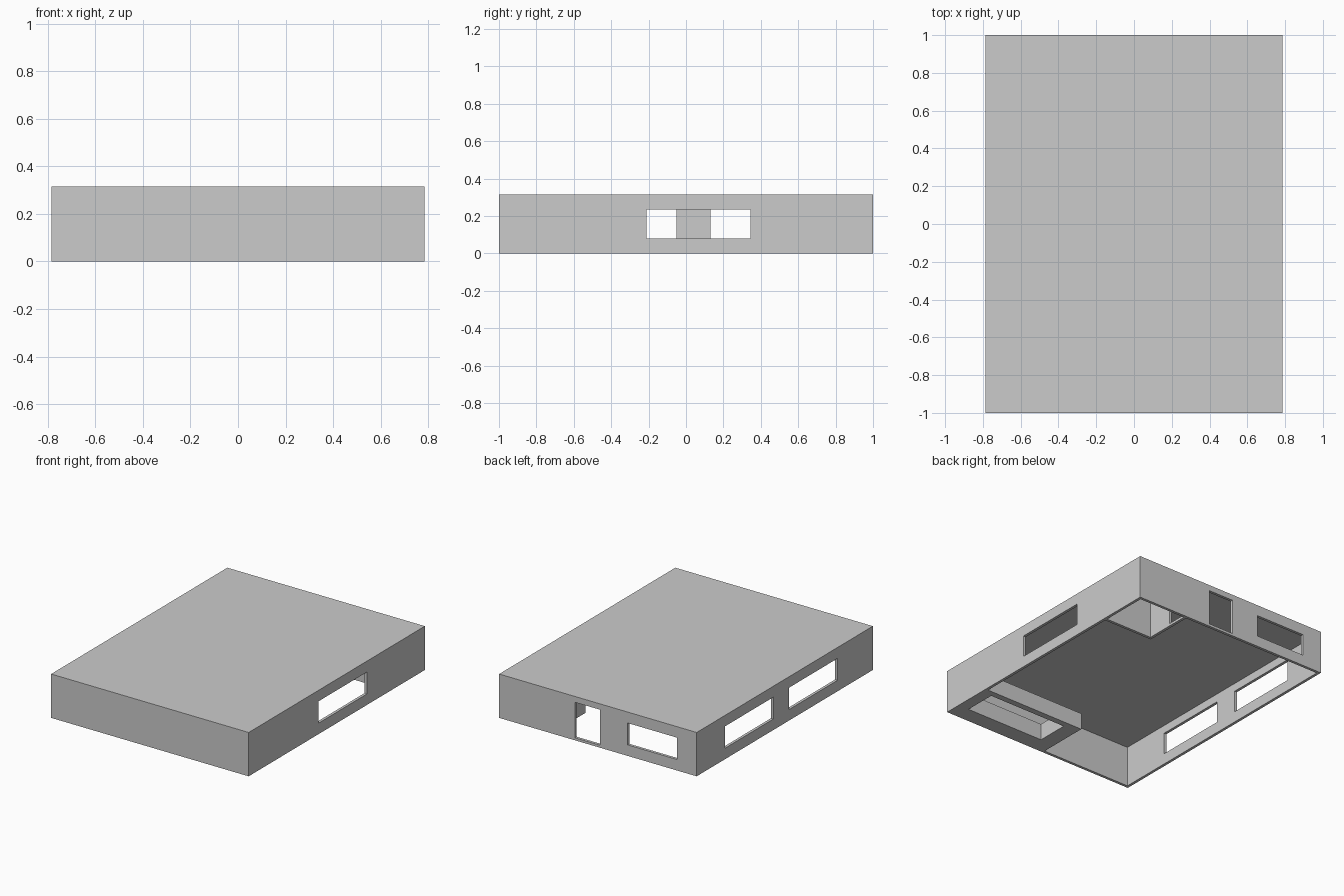
import bpy

if "Cube" in bpy.data.objects:
    bpy.data.objects.remove(bpy.data.objects["Cube"])

HX, HY, H, T = 0.785, 1.0, 0.315, 0.02   # half width, half length, height, wall thickness
CEIL = H - T


def box(name, x0, x1, y0, y1, z0, z1):
    bpy.ops.mesh.primitive_cube_add(
        size=1, location=((x0 + x1) / 2, (y0 + y1) / 2, (z0 + z1) / 2))
    ob = bpy.context.object
    ob.name = name
    ob.scale = (x1 - x0, y1 - y0, z1 - z0)
    bpy.ops.object.transform_apply(location=False, rotation=False, scale=True)
    return ob


def cut(ob, openings):
    for bounds in openings:
        cutter = box("cutter", *bounds)
        cutter.hide_render = True
        mod = ob.modifiers.new("opening", 'BOOLEAN')
        mod.operation = 'DIFFERENCE'
        mod.solver = 'EXACT'
        mod.object = cutter
        bpy.context.view_layer.objects.active = ob
        bpy.ops.object.modifier_apply(modifier=mod.name)
        bpy.data.objects.remove(cutter, do_unlink=True)


# Flat roof and outer walls, open underneath
shell = box("house_shell", -HX, HX, -HY, HY, 0, H)
WIN = (0.079, 0.236)      # window sill and head
DOOR = (0.018, 0.273)     # door threshold and head
E = 0.05                  # cutter reach either side of a wall
cut(shell, [
    (-HX + T, HX - T, -HY + T, HY - T, -0.1, CEIL),       # interior
    (HX - E, HX + E, -0.21, 0.345, *WIN),                 # right window
    (-HX - E, -HX + E, 0.13, 0.68, *WIN),                 # left rear window
    (-HX - E, -HX + E, -0.60, -0.05, *WIN),               # left front window
    (-0.63, -0.236, HY - E, HY + E, *WIN),                # back window
    (-0.017, 0.183, HY - E, HY + E, *DOOR),               # back door
])

# Small corner room: side partition with a narrow door, and an end partition
side = box("room_side_partition", 0.369, 0.389, 0.613, HY - T, 0, CEIL)
cut(side, [(0.33, 0.43, 0.83, 0.95, *DOOR)])
box("room_end_partition", 0.389, HX - T, 0.613, 0.633, 0, CEIL)

# Low counter in the front corner with a rectangular well through it
counter = box("corner_counter", -0.045, HX - T, -HY + T, -0.60, 0, 0.12)
cut(counter, [(0.07, 0.70, -0.88, -0.645, -0.1, 0.3)])
